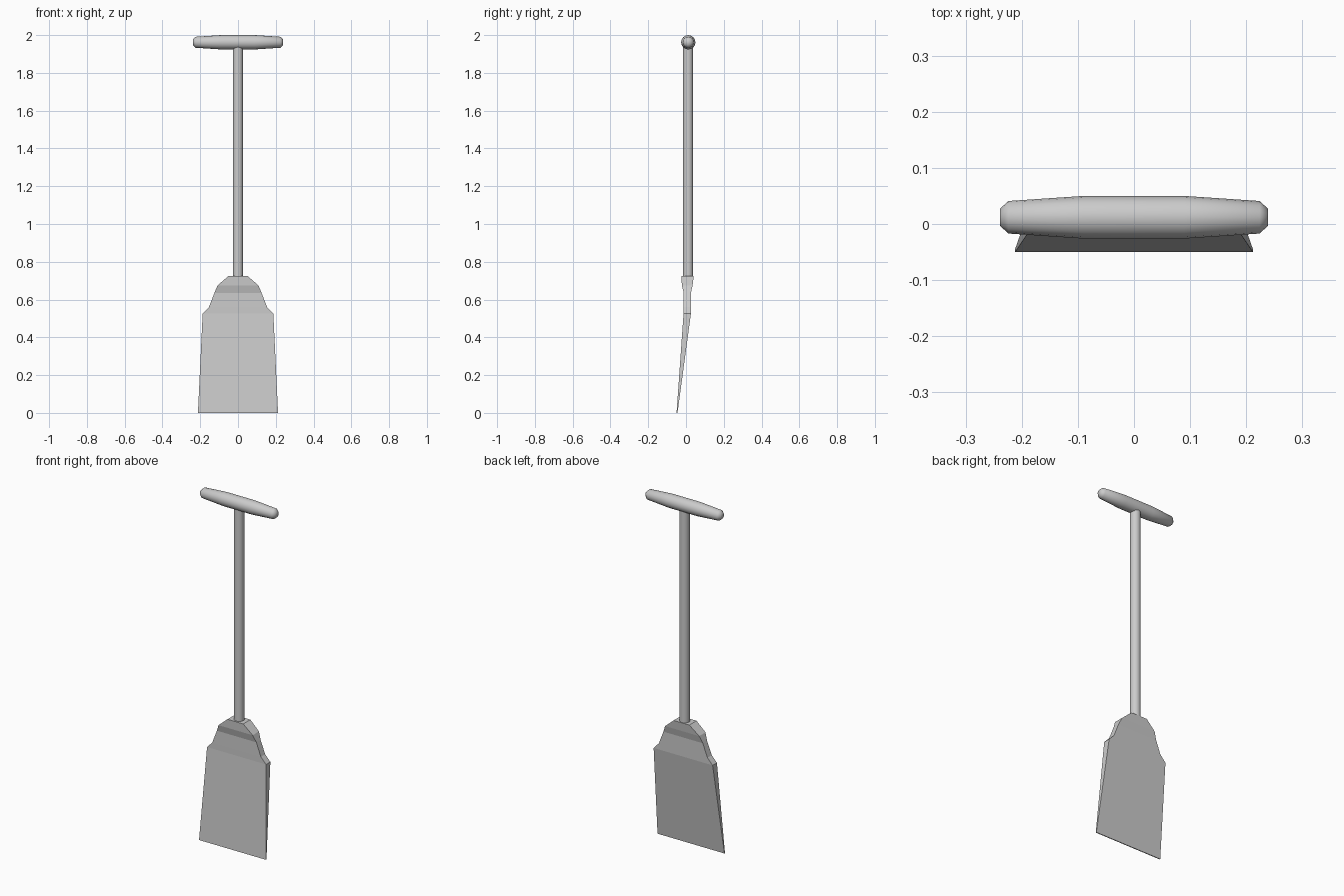
import bpy, bmesh, math
from mathutils import Matrix

cube = bpy.data.objects.get("Cube")
if cube:
    bpy.data.objects.remove(cube, do_unlink=True)

# Single plain grey finish
grey = bpy.data.materials.new("plain_grey")
grey.use_nodes = True
COLOUR = (0.6, 0.6, 0.6, 1)
grey.diffuse_color = COLOUR
grey.node_tree.nodes["Principled BSDF"].inputs["Base Color"].default_value = COLOUR

SHAFT_Y = 0.011


def make_object(name, bm, smooth):
    bmesh.ops.recalc_face_normals(bm, faces=bm.faces)
    mesh = bpy.data.meshes.new(name)
    bm.to_mesh(mesh)
    bm.free()
    mesh.materials.append(grey)
    obj = bpy.data.objects.new(name, mesh)
    bpy.context.collection.objects.link(obj)
    if smooth:
        bpy.ops.object.select_all(action="DESELECT")
        obj.select_set(True)
        bpy.context.view_layer.objects.active = obj
        bpy.ops.object.shade_smooth_by_angle(angle=math.radians(60))
    return obj


def loft(name, rings, smooth=False, matrix=Matrix()):
    """Skin a list of equal-length rings and cap both ends."""
    bm = bmesh.new()
    loops = [[bm.verts.new(matrix @ Matrix.Translation(p).translation) for p in ring]
             for ring in rings]
    n = len(loops[0])
    for a, b in zip(loops, loops[1:]):
        for i in range(n):
            j = (i + 1) % n
            bm.faces.new((a[i], a[j], b[j], b[i]))
    bm.faces.new(loops[0][::-1])
    bm.faces.new(loops[-1])
    return make_object(name, bm, smooth)


def circle(radius, z, sides):
    steps = [2 * math.pi * i / sides for i in range(sides)]
    return [(radius * math.cos(a), radius * math.sin(a), z) for a in steps]


# Blade: height, half width, front y, back y
sections = [
    (0.0, 0.212, -0.050, -0.045),
    (0.525, 0.187, -0.013, 0.026),
    (0.56, 0.154, -0.013, 0.026),
    (0.635, 0.125, -0.012, 0.026),
    (0.675, 0.108, -0.022, 0.035),
    (0.725, 0.050, -0.024, 0.041),
]
loft("blade", [[(-w, f, z), (w, f, z), (w, b, z), (-w, b, z)]
               for z, w, f, b in sections])

# Straight round shaft
loft("shaft", [circle(0.027, z, 16) for z in (0.70, 1.95)], True,
     Matrix.Translation((0, SHAFT_Y, 0)))

# Cross grip, slightly fatter in the middle
half = [(0.09, 0.038), (0.224, 0.029), (0.239, 0.015)]
profile = [(-x, r) for x, r in reversed(half)] + half
loft("grip", [circle(r, x, 16) for x, r in profile], True,
     Matrix.Translation((0, SHAFT_Y + 0.001, 1.962)) @ Matrix.Rotation(math.pi / 2, 4, "Y"))
